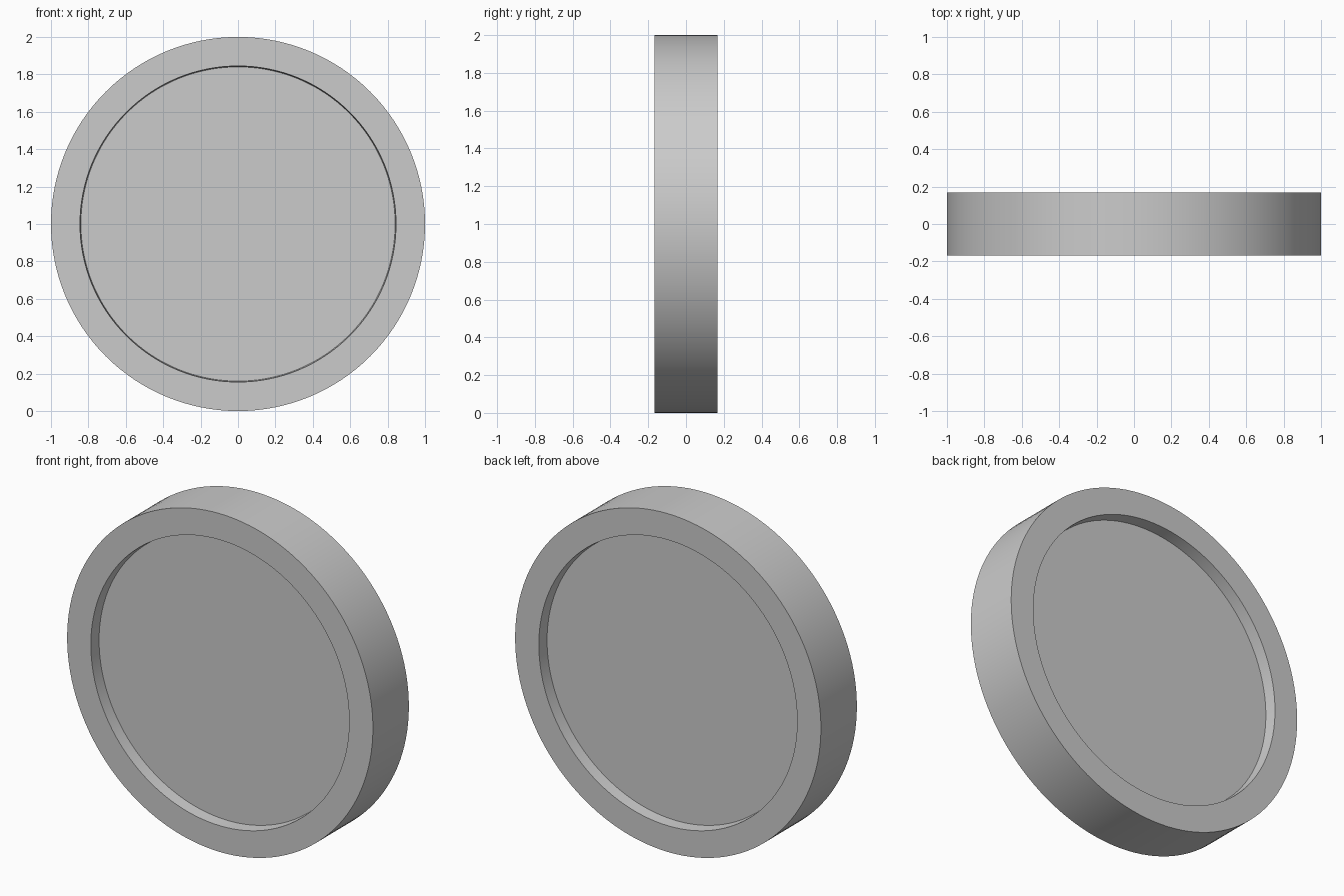
import bpy, bmesh, math

if "Cube" in bpy.data.objects:
    bpy.data.objects.remove(bpy.data.objects["Cube"])

SEGMENTS = 128
# half profile (radius, y) from front recess floor to back recess floor
PROFILE = [(0.84, -0.098), (0.845, -0.168), (1.0, -0.168),
           (1.0, 0.168), (0.845, 0.168), (0.84, 0.098)]

# recessed disc: revolve the profile around the y axis
bm = bmesh.new()
rings = []
for r, y in PROFILE:
    rings.append([bm.verts.new((r * math.cos(2 * math.pi * i / SEGMENTS), y,
                                1 + r * math.sin(2 * math.pi * i / SEGMENTS)))
                  for i in range(SEGMENTS)])
for a, b in zip(rings, rings[1:]):
    for i in range(SEGMENTS):
        j = (i + 1) % SEGMENTS
        bm.faces.new((a[i], a[j], b[j], b[i]))

# recess floors, front and back
bm.faces.new(rings[0])
bm.faces.new(rings[-1])
bmesh.ops.recalc_face_normals(bm, faces=bm.faces[:])

mesh = bpy.data.meshes.new("recessed_disc")
bm.to_mesh(mesh)
bm.free()
disc = bpy.data.objects.new("recessed_disc", mesh)
bpy.context.collection.objects.link(disc)

# smooth round walls, crisp rims
bpy.context.view_layer.objects.active = disc
disc.select_set(True)
bpy.ops.object.shade_smooth_by_angle(angle=math.radians(30))
